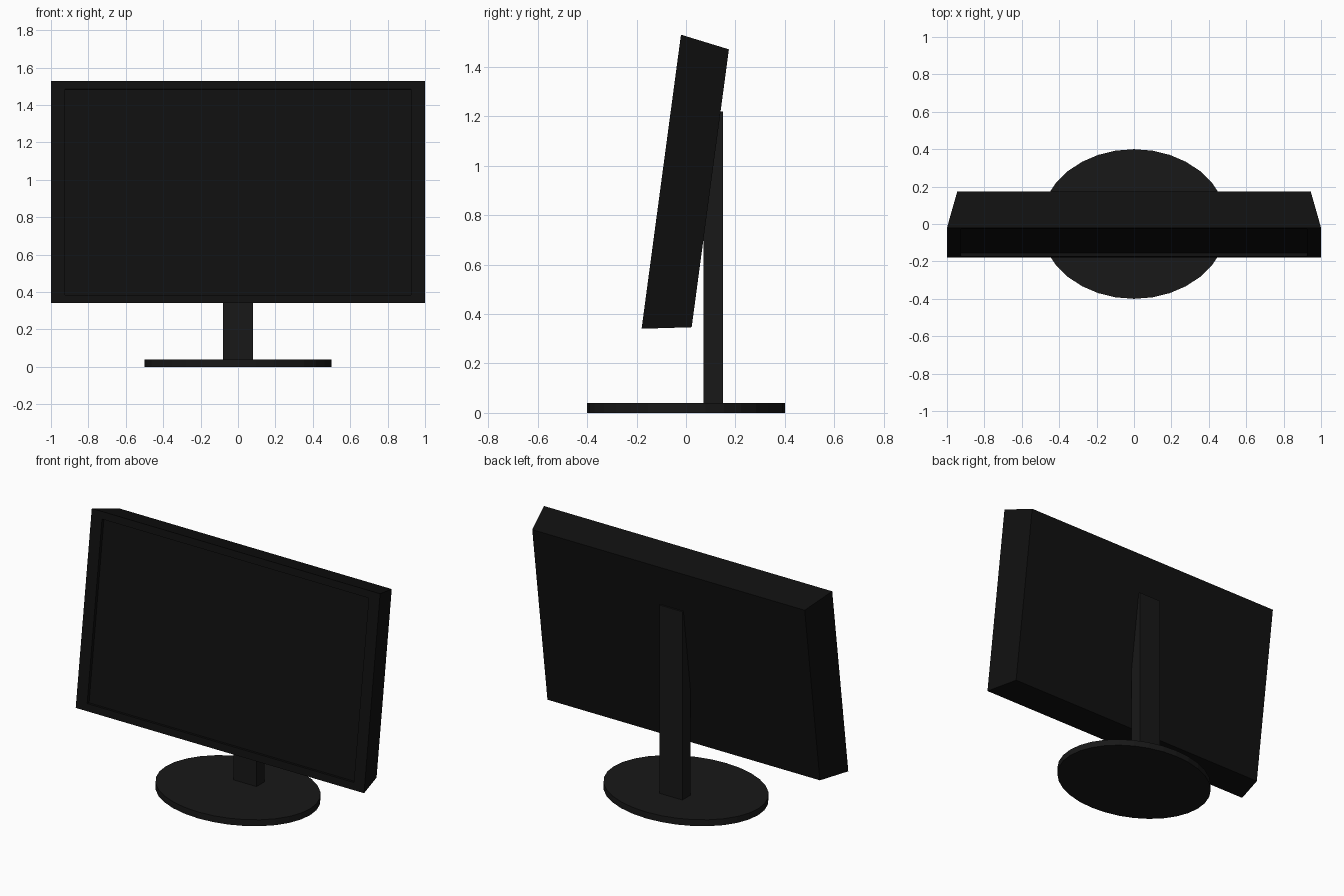
import bpy, bmesh
from math import radians
from mathutils import Matrix

if "Cube" in bpy.data.objects:
    bpy.data.objects.remove(bpy.data.objects["Cube"])


def paint(obj, name, value):
    mat = bpy.data.materials.get(name) or bpy.data.materials.new(name)
    mat.diffuse_color = (value, value, value, 1)
    mat.use_nodes = True
    mat.node_tree.nodes["Principled BSDF"].inputs["Base Color"].default_value = mat.diffuse_color
    obj.data.materials.append(mat)


def finish(bm, name):
    bmesh.ops.recalc_face_normals(bm, faces=bm.faces)
    mesh = bpy.data.meshes.new(name)
    bm.to_mesh(mesh)
    bm.free()
    obj = bpy.data.objects.new(name, mesh)
    bpy.context.collection.objects.link(obj)
    return obj


def rect_ring(bm, y, scale):
    return [bm.verts.new((sx * scale, y, sz * 0.6 * scale))
            for sx, sz in ((-1, -1), (1, -1), (1, 1), (-1, 1))]


# Display housing: recessed screen, front bezel and tapered back, tilted backwards
bm = bmesh.new()
rings = [rect_ring(bm, y, s) for y, s in
         ((0.02, 0.925), (0, 0.925), (0, 1), (0.2, 0.945))]
for a, b in zip(rings, rings[1:]):
    for i in range(4):
        j = (i + 1) % 4
        bm.faces.new((a[i], a[j], b[j], b[i]))
bm.faces.new(rings[0])
bm.faces.new(rings[-1])
display = finish(bm, "display_housing")
display.location = (0, -0.1, 0.935)
display.rotation_euler.x = radians(-7.63)
paint(display, "black_plastic", 0.005)

# Upright post behind the display
bm = bmesh.new()
bmesh.ops.create_cube(bm, size=1, matrix=Matrix.Translation((0, 0.11, 0.63))
                      @ Matrix.Diagonal((0.16, 0.08, 1.18, 1)))
post = finish(bm, "stand_post")
paint(post, "dark_plastic", 0.009)

# Oval base plate
bm = bmesh.new()
bmesh.ops.create_cone(bm, cap_ends=True, segments=32, radius1=1, radius2=1, depth=1,
                      matrix=Matrix.Translation((0, 0, 0.02))
                      @ Matrix.Diagonal((0.5, 0.4, 0.04, 1)))
base = finish(bm, "stand_base")
paint(base, "dark_plastic", 0.009)
